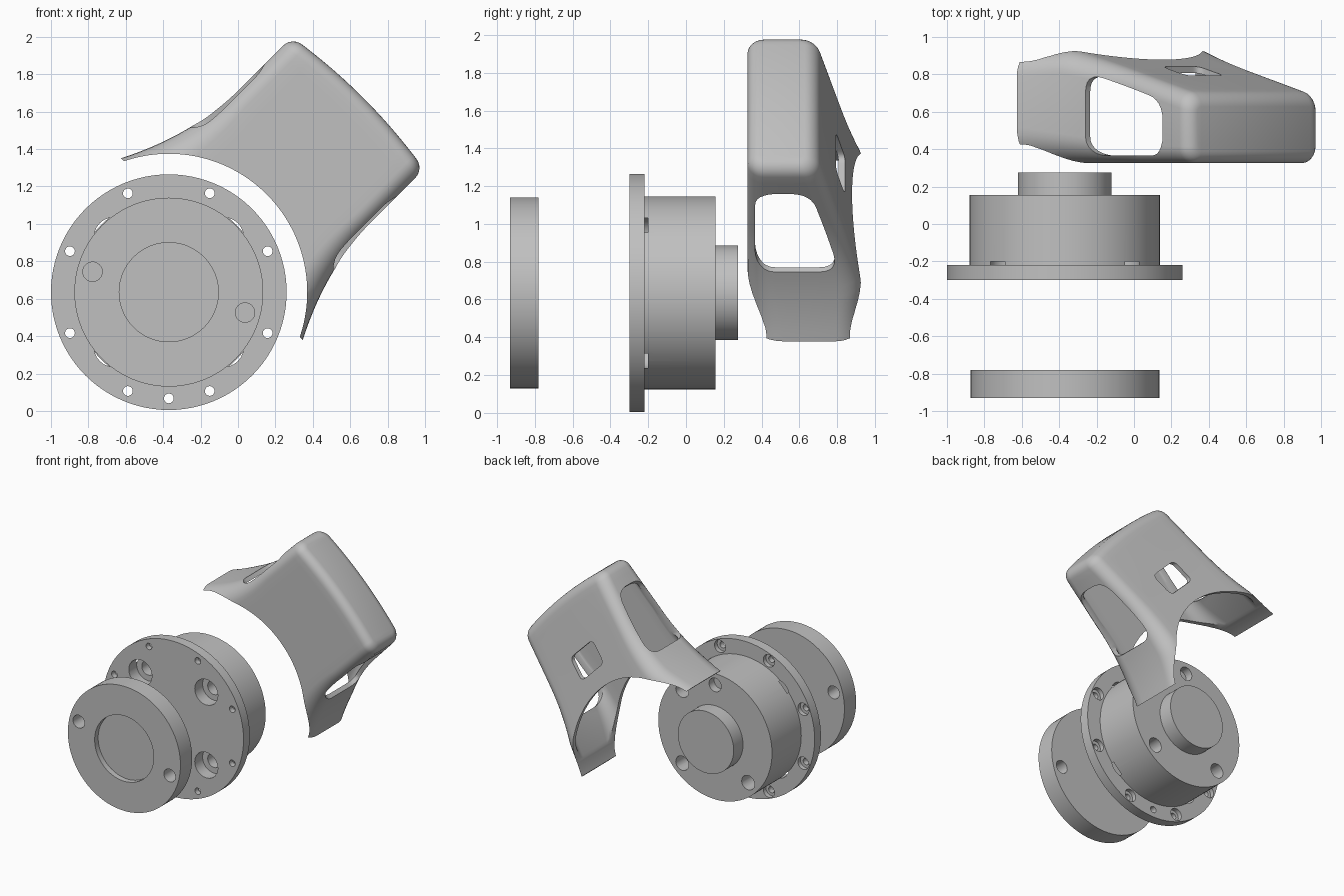
import bpy, bmesh, math
from mathutils import Vector

if "Cube" in bpy.data.objects:
    bpy.data.objects.remove(bpy.data.objects["Cube"])

CX, CZ = -0.37, 0.635          # axis of the round parts
S = math.sqrt(0.5)

grey = bpy.data.materials.new("plain_grey")
grey.diffuse_color = (0.53, 0.53, 0.53, 1)
grey.use_nodes = True
grey.node_tree.nodes["Principled BSDF"].inputs["Base Color"].default_value = grey.diffuse_color


def loft(name, rings, strip_caps=False):
    """Skin matching rings of points into one closed solid."""
    bm = bmesh.new()
    rows = [[bm.verts.new(p) for p in r] for r in rings]
    n = len(rows[0])
    for a, b in zip(rows, rows[1:]):
        for i in range(n):
            j = (i + 1) % n
            bm.faces.new((a[i], a[j], b[j], b[i]))
    for r in (rows[0], rows[-1]):
        if strip_caps:
            for i in range(n // 2 - 1):
                bm.faces.new((r[i], r[i + 1], r[n - 2 - i], r[n - 1 - i]))
        else:
            bm.faces.new(r)
    bmesh.ops.recalc_face_normals(bm, faces=bm.faces)
    me = bpy.data.meshes.new(name)
    bm.to_mesh(me)
    bm.free()
    me.materials.append(grey)
    ob = bpy.data.objects.new(name, me)
    bpy.context.collection.objects.link(ob)
    return ob


def lathe(name, profile, px=0.0, pz=0.0, seg=96):
    """Turned part along y; profile is (radius, y), offset from the main axis."""
    return loft(name, [[(CX + px + r * math.cos(2 * math.pi * k / seg), y,
                         CZ + pz + r * math.sin(2 * math.pi * k / seg))
                        for k in range(seg)] for r, y in profile])


def cut(ob, cutter):
    m = ob.modifiers.new("cut", 'BOOLEAN')
    m.operation = 'DIFFERENCE'
    m.solver = 'EXACT'
    m.object = cutter
    bpy.context.view_layer.objects.active = ob
    bpy.ops.object.modifier_apply(modifier=m.name)
    bpy.data.objects.remove(cutter)


def drill(ob, angle, dist, r, y0, y1):
    a = math.radians(angle)
    cut(ob, lathe("drill", [(r, y0), (r, y1)], dist * math.cos(a), dist * math.sin(a), 24))


def finish(ob):
    bpy.ops.object.select_all(action='DESELECT')
    ob.select_set(True)
    bpy.context.view_layer.objects.active = ob
    bpy.ops.object.shade_smooth_by_angle(angle=math.radians(30))


# front cover disc with a shallow recess and two through holes
cover = lathe("front_cover", [(0.505, -0.93), (0.505, -0.78)])
cut(cover, lathe("recess", [(0.265, -1.0), (0.265, -0.885)]))
for a in (165, -15):
    drill(cover, a, 0.422, 0.052, -1.0, -0.7)
finish(cover)

# flanged housing with rear boss
housing = lathe("flanged_housing", [(0.63, -0.30), (0.63, -0.22), (0.51, -0.22),
                                    (0.51, 0.155), (0.25, 0.155), (0.25, 0.275)])
for k in range(8):                       # rim screws, counterbored at the back
    a = 22.5 + 45 * k
    drill(housing, a, 0.572, 0.026, -0.4, -0.1)
    drill(housing, a, 0.572, 0.05, -0.255, -0.15)
drill(housing, 270, 0.568, 0.026, -0.4, -0.1)
for a in (45, 135, 225, 315):            # main screws, counterbored at the front
    drill(housing, a, 0.418, 0.058, -0.4, 0.25)
    drill(housing, a, 0.418, 0.104, -0.4, -0.2)
drill(housing, 90, 0.418, 0.055, 0.09, 0.25)
finish(housing)


# hollow guard, laid out along a 45 degree axis: u outward, v across
def world(u, v, y):
    return Vector((CX + (u - v) * S, y, CZ + (u + v) * S))


def section(u, inset, wall):
    """Rounded box section of the guard at u."""
    t = min(1, max(0, (1.0 - u) / 0.65))
    w = 0.50 + 0.357 * max(0, 1.05 - u) ** 2 - inset - wall
    lo = 0.325 + inset + wall
    hi = 0.93 - 0.27 * max(0, u - 0.55) - inset - wall

    def half(y, r, sign):
        r = max(0.012, r - inset - wall)
        left = [(-w + r - r * math.cos(a), y + sign * (r - r * math.sin(a)))
                for a in [math.pi / 2 * k / 8 for k in range(9)]]
        f = w - r
        flat = [(-f + 2 * f * k / 12, y) for k in range(1, 12)]
        return left + flat + [(-v, h) for v, h in reversed(left)]

    ring = half(lo, 0.09 + 0.10 * t, 1) + half(hi, 0.09 + 0.05 * t, -1)[::-1]
    bend = 0.04 * min(1, max(0, (u - 0.95) / 0.45))
    return [world(u + bend * (1 - (v / 0.5) ** 2), v, y) for v, y in ring]


def guard_solid(name, start, end, wall):
    r = 0.065 - wall * 0.7
    n = 22
    rings = [section(start + (end - r - start) * k / n, 0, wall) for k in range(n)]
    rings += [section(end - r + r * math.sin(a), r * (1 - math.cos(a)), wall)
              for a in [math.pi / 2 * k / 6 for k in range(7)]]
    return loft(name, rings, True)


def rounded(corners, r, steps=6):
    """Round the corners of a polygon."""
    out = []
    pts = [Vector(c) for c in corners]
    for i, p in enumerate(pts):
        a = p + (pts[i - 1] - p).normalized() * r
        b = p + (pts[(i + 1) % len(pts)] - p).normalized() * r
        for k in range(steps + 1):
            t = k / steps
            out.append(a * (1 - t) ** 2 + p * 2 * t * (1 - t) + b * t * t)
    return out


guard = guard_solid("guard_shell", 0.325, 1.43, 0.0)
cut(guard, guard_solid("cavity", 0.25, 1.395, 0.035))
# round clearance around the housing
cut(guard, lathe("clearance", [(0.74, 0.0), (0.74, 1.3)], seg=160))
# openings through both side walls
side = rounded([(0.70, 0.365), (1.24, 0.365), (1.24, 0.66), (0.70, 0.81)], 0.11)
cut(guard, loft("side_opening", [[world(u, v, y) for u, y in side] for v in (-1, 1)]))
# small window in the rear wall
win = rounded([(0.875, -0.14), (1.065, -0.14), (1.065, 0.14), (0.875, 0.14)], 0.045)
cut(guard, loft("window", [[world(u, v, y) for u, v in win] for y in (0.6, 1.1)]))
finish(guard)
